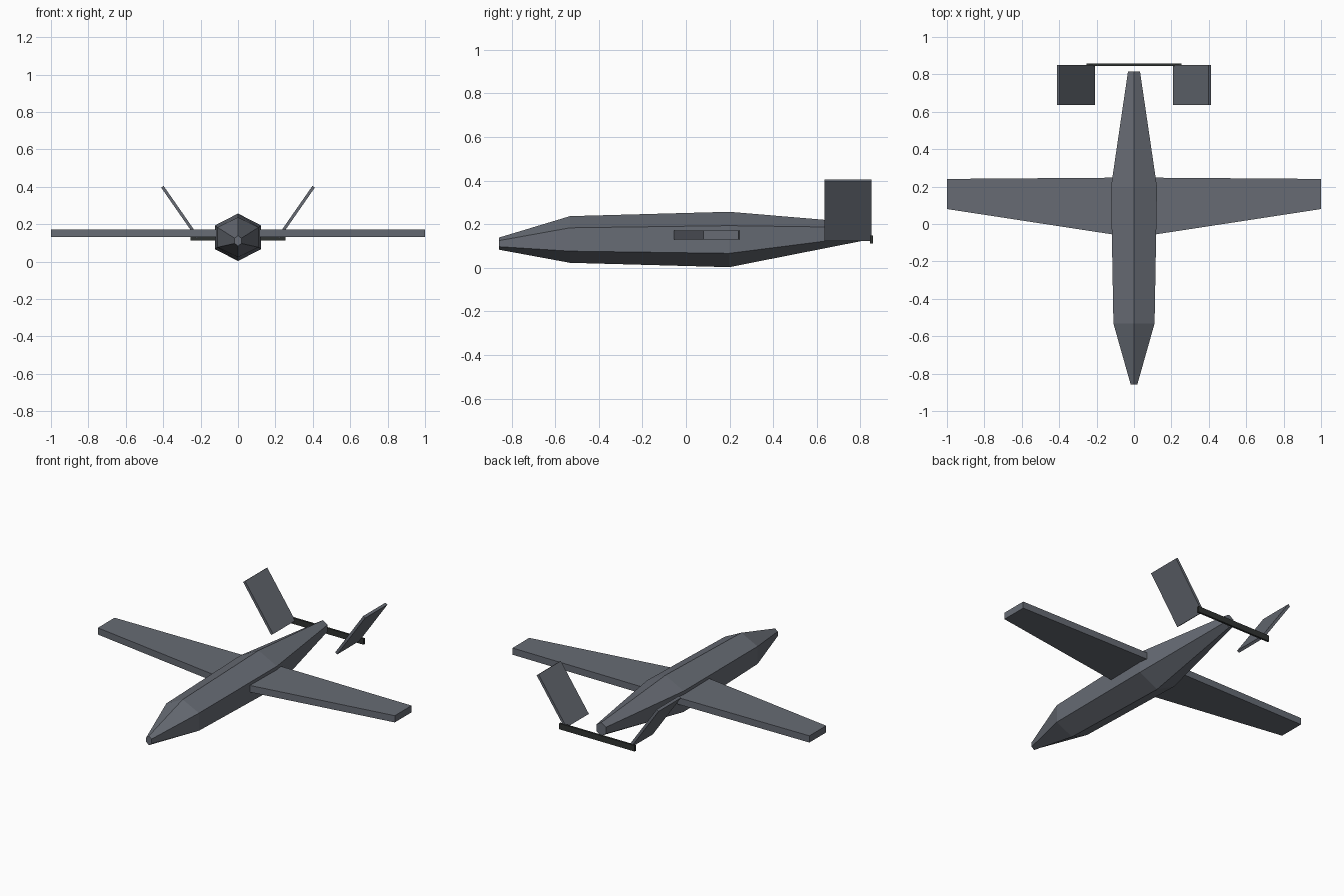
import bpy
import math

cube = bpy.data.objects.get("Cube")
if cube:
    bpy.data.objects.remove(cube, do_unlink=True)


def make_material(name, rgb):
    mat = bpy.data.materials.new(name)
    mat.use_nodes = True
    mat.diffuse_color = (*rgb, 1)
    mat.node_tree.nodes["Principled BSDF"].inputs["Base Color"].default_value = (*rgb, 1)
    return mat


def loft(name, rings, mat):
    """Skin a closed body through rings of equal point count, with flat end caps."""
    n = len(rings[0])
    verts = [p for ring in rings for p in ring]
    faces = [list(range(n))[::-1], [len(verts) - n + i for i in range(n)]]
    for r in range(len(rings) - 1):
        for i in range(n):
            j = (i + 1) % n
            a, b = r * n, (r + 1) * n
            faces.append([a + i, a + j, b + j, b + i])
    mesh = bpy.data.meshes.new(name)
    mesh.from_pydata(verts, [], faces)
    mesh.materials.append(mat)
    obj = bpy.data.objects.new(name, mesh)
    bpy.context.collection.objects.link(obj)
    # Consistent outward normals
    import bmesh
    bm = bmesh.new()
    bm.from_mesh(mesh)
    bmesh.ops.recalc_face_normals(bm, faces=bm.faces)
    bm.to_mesh(mesh)
    bm.free()
    return obj


grey = make_material("slate grey", (0.135, 0.148, 0.175))
dark = make_material("dark charcoal", (0.03, 0.034, 0.032))


# Fuselage: hexagonal sections with a ridge along the top and the keel
def hexagon(y, z, half_width, half_height):
    angles = [math.radians(90 + 60 * i) for i in range(6)]
    rx = half_width / math.cos(math.radians(30))
    return [(rx * math.cos(a), y, z + half_height * math.sin(a)) for a in angles]


stations = [(-0.857, 0.111, 0.018, 0.028), (-0.532, 0.13, 0.11, 0.107),
            (0.198, 0.13, 0.123, 0.127), (0.816, 0.165, 0.032, 0.04)]
loft("fuselage", [hexagon(*s) for s in stations], grey)


# Wings: tapered slabs with a swept leading edge
def wing_section(x, front, back, bottom=0.131, top=0.172):
    return [(x, front, bottom), (x, back, bottom), (x, back, top), (x, front, top)]


# Tail fins: thin plates leaning outwards
def fin_section(side, y):
    outline = [(0.209, 0.133), (0.222, 0.124), (0.411, 0.396), (0.398, 0.405)]
    return [(side * x, y, z) for x, z in outline]


for side, label in ((1, "left"), (-1, "right")):
    loft(label + "_wing", [wing_section(side * 0.06, -0.064, 0.248),
                           wing_section(side, 0.08, 0.241)], grey)
    loft(label + "_tail_fin", [fin_section(side, 0.636), fin_section(side, 0.85)], grey)

# Propeller: one flat bar behind the tail
bpy.ops.mesh.primitive_cube_add(size=1, location=(0, 0.851, 0.13))
propeller = bpy.context.object
propeller.name = "propeller"
propeller.scale = (0.508, 0.012, 0.036)
propeller.data.materials.append(dark)
